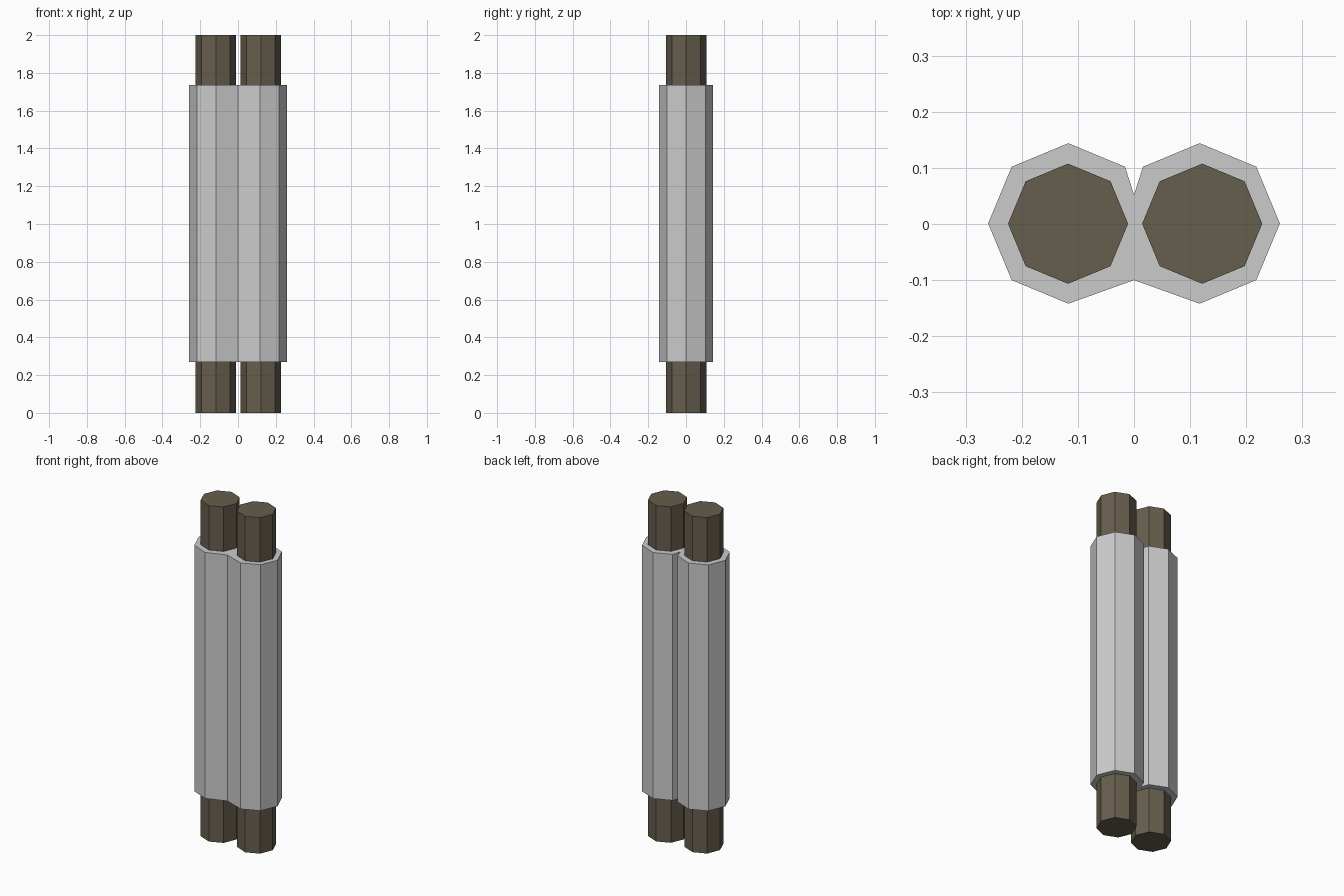
import bpy, bmesh, math

if "Cube" in bpy.data.objects:
    bpy.data.objects.remove(bpy.data.objects["Cube"])


def prism(name, outline, z0, z1, mat=None):
    """Extrude a flat outline from z0 up to z1 as a closed solid."""
    bm = bmesh.new()
    base = bm.faces.new([bm.verts.new((x, y, z0)) for x, y in outline])
    ext = bmesh.ops.extrude_face_region(bm, geom=[base], use_keep_orig=True)
    top = [v for v in ext["geom"] if isinstance(v, bmesh.types.BMVert)]
    bmesh.ops.translate(bm, verts=top, vec=(0, 0, z1 - z0))
    bmesh.ops.recalc_face_normals(bm, faces=bm.faces)
    me = bpy.data.meshes.new(name)
    bm.to_mesh(me)
    bm.free()
    ob = bpy.data.objects.new(name, me)
    bpy.context.collection.objects.link(ob)
    if mat:
        me.materials.append(mat)
    return ob


def octagon(cx, cy, r):
    return [(cx + r * math.cos(i * math.pi / 4), cy + r * math.sin(i * math.pi / 4))
            for i in range(8)]


dark = bpy.data.materials.new("dark_brown")
dark.diffuse_color = (0.133, 0.112, 0.075, 1)
dark.use_nodes = True
dark.node_tree.nodes["Principled BSDF"].inputs["Base Color"].default_value = dark.diffuse_color

# Two full-height octagonal rods
for name, cx in (("left_rod", -0.1175), ("right_rod", 0.1215)):
    prism(name, octagon(cx, 0.0005, 0.107), 0, 2, dark)

# Sleeve: two merged octagons, deep notch at the back, shallow valley in front
half = [(0.016, 0.102), (0.117, 0.144), (0.218, 0.102), (0.26, 0.001),
        (0.218, -0.1), (0.117, -0.142)]
outline = [(0, 0.052)] + half + [(0, -0.1)] + [(-x, y) for x, y in reversed(half)]
prism("sleeve", outline, 0.27, 1.735)
